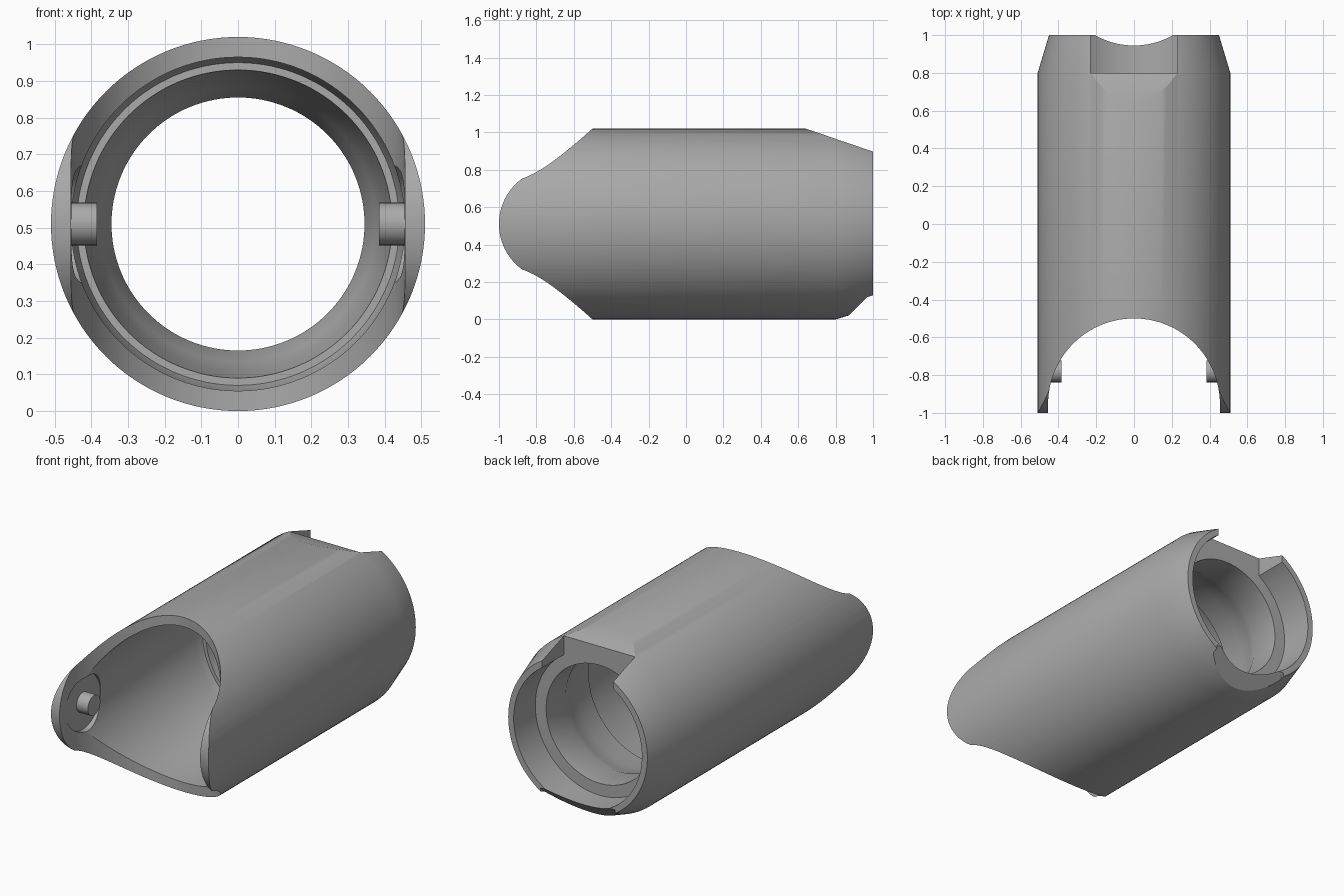
import bpy, bmesh
from math import sin, cos, pi, sqrt
from mathutils import Vector

cube = bpy.data.objects.get("Cube")
if cube:
    bpy.data.objects.remove(cube, do_unlink=True)

R = 0.51          # outer radius, also the height of the axis
SEG = 128

grey = bpy.data.materials.new("mid grey")
grey.use_nodes = True
grey.diffuse_color = (0.4, 0.4, 0.4, 1)
grey.node_tree.nodes["Principled BSDF"].inputs["Base Color"].default_value = (0.4, 0.4, 0.4, 1)


def make_object(name, bm):
    bmesh.ops.recalc_face_normals(bm, faces=bm.faces)
    mesh = bpy.data.meshes.new(name)
    bm.to_mesh(mesh)
    bm.free()
    mesh.materials.append(grey)
    obj = bpy.data.objects.new(name, mesh)
    bpy.context.collection.objects.link(obj)
    return obj


def revolve(name, profile):
    """Closed (radius, y) profile turned around the long axis."""
    bm = bmesh.new()
    rings = [[bm.verts.new((r * sin(2 * pi * i / SEG), y, R + r * cos(2 * pi * i / SEG)))
              for i in range(SEG)] for r, y in profile]
    for k, ring in enumerate(rings):
        nxt = rings[(k + 1) % len(rings)]
        for i in range(SEG):
            j = (i + 1) % SEG
            bm.faces.new((ring[i], ring[j], nxt[j], nxt[i]))
    return make_object(name, bm)


def prism(name, points, axis, lo, hi):
    """Outline extruded along x (points are y, z) or along z (points are x, y)."""
    bm = bmesh.new()
    if axis == "x":
        verts = [bm.verts.new((lo, a, b)) for a, b in points]
        step = Vector((hi - lo, 0, 0))
    else:
        verts = [bm.verts.new((a, b, lo)) for a, b in points]
        step = Vector((0, 0, hi - lo))
    face = bm.faces.new(verts)
    out = bmesh.ops.extrude_face_region(bm, geom=[face])
    bmesh.ops.translate(bm, vec=step, verts=[v for v in out["geom"] if isinstance(v, bmesh.types.BMVert)])
    return make_object(name, bm)


def circle(cy, cz, r, n):
    return [(cy + r * cos(2 * pi * i / n), cz + r * sin(2 * pi * i / n)) for i in range(n)]


def cut(obj, cutter):
    mod = obj.modifiers.new("cut", "BOOLEAN")
    mod.operation = "DIFFERENCE"
    mod.solver = "EXACT"
    mod.object = cutter
    bpy.context.view_layer.objects.active = obj
    bpy.ops.object.modifier_apply(modifier=mod.name)
    bpy.data.objects.remove(cutter, do_unlink=True)


# Hollow sleeve: tapered rear, rear counterbore, narrowing throat, wide front bore
sleeve = revolve("sleeve_body", [
    (R, -1.1), (R, 0.8), (0.45, 1), (0.415, 1), (0.415, 0.8), (0.345, 0.8),
    (0.345, 0.62), (0.375, 0.55), (0.4, 0.45), (0.42, 0.3), (0.44, 0.3),
    (0.455, 0.25), (0.455, -1.1)])

# Arched front opening, seen from above
arch_r = 0.455
arch = [(arch_r * cos(pi * i / 64), -0.955 + arch_r * sin(pi * i / 64)) for i in range(65)]
cut(sleeve, prism("arch_cutter", arch + [(-arch_r, -1.3), (arch_r, -1.3)], "z", -0.2, 1.3))

# Rounded tips of the two side lobes
tip = [(-0.7 - sqrt(0.09 - h * h), R + h) for h in (0.27 * sin(pi * i / 48) for i in range(-24, 25))]
cut(sleeve, prism("tip_cutter", [(-1.3, -0.2), (tip[0][0], -0.2)] + tip
                  + [(tip[-1][0], 1.3), (-1.3, 1.3)], "x", -1, 1))

# Rear top notch with the sloping flat that leads to it
cut(sleeve, prism("notch_cutter", [(0.8, 0.7), (1.2, 0.7), (1.2, 1.2), (0.8, 1.2)], "x", -0.23, 0.23))
cut(sleeve, prism("flat_cutter", [(0.61, 1.03), (0.82, 0.959), (0.82, 1.2), (0.61, 1.2)], "x", -0.26, 0.26))

# Rear bottom bevel
cut(sleeve, prism("bevel_cutter", [(0.75, -0.1), (1.1, 0.25), (1.1, -0.1)], "x", -0.24, 0.24))

# Round flats inside the lobes, around the pins
cut(sleeve, prism("pad_cutter", circle(-0.78, R, 0.16, 64), "x", -0.458, 0.458))

# Hinge pins
pins = [prism(side + "_pin", circle(-0.78, R, 0.058, 40), "x", *span)
        for side, span in (("left", (0.385, 0.47)), ("right", (-0.47, -0.385)))]

for obj in [sleeve] + pins:
    bpy.ops.object.select_all(action="DESELECT")
    obj.select_set(True)
    bpy.context.view_layer.objects.active = obj
    bpy.ops.object.shade_smooth_by_angle(angle=pi / 7)
